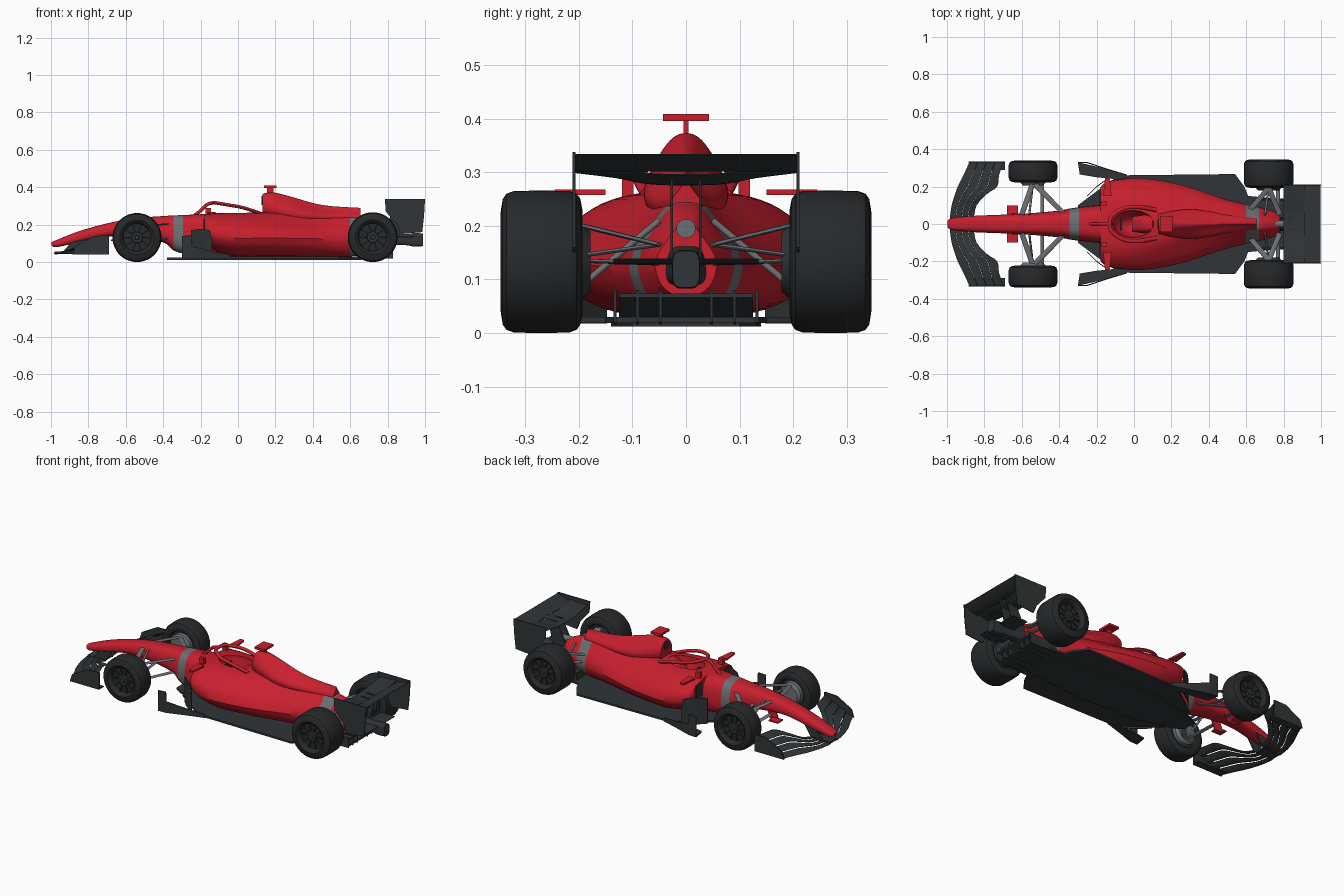
import bpy, bmesh, math
from mathutils import Vector

if "Cube" in bpy.data.objects:
    bpy.data.objects.remove(bpy.data.objects["Cube"])


def material(name, rgb):
    m = bpy.data.materials.new(name)
    m.diffuse_color = (*rgb, 1)
    m.use_nodes = True
    m.node_tree.nodes["Principled BSDF"].inputs["Base Color"].default_value = m.diffuse_color
    return m


RED = material("red_paint", (0.58, 0.014, 0.027))
DARK = material("dark_carbon", (0.03, 0.035, 0.038))
TYRE = material("tyre_rubber", (0.02, 0.022, 0.024))
GREY = material("grey_metal", (0.15, 0.16, 0.17))


def skin(name, rings, mat, bands=(), angle=35):
    """Join equal rings of points into a capped solid; bands are grey x ranges."""
    bm = bmesh.new()
    vs = [[bm.verts.new(p) for p in r] for r in rings]
    n = len(rings[0])
    for a, b in zip(vs, vs[1:]):
        for i in range(n):
            bm.faces.new((a[i], a[(i + 1) % n], b[(i + 1) % n], b[i]))
    bm.faces.new(vs[0])
    bm.faces.new(vs[-1][::-1])
    bmesh.ops.recalc_face_normals(bm, faces=bm.faces)
    for f in bm.faces:
        x = f.calc_center_median().x
        f.material_index = int(any(lo < x < hi for lo, hi in bands))
    me = bpy.data.meshes.new(name)
    bm.to_mesh(me)
    bm.free()
    ob = bpy.data.objects.new(name, me)
    bpy.context.collection.objects.link(ob)
    me.materials.append(mat)
    if bands:
        me.materials.append(GREY)
    bpy.ops.object.select_all(action='DESELECT')
    ob.select_set(True)
    bpy.context.view_layer.objects.active = ob
    bpy.ops.object.shade_smooth_by_angle(angle=math.radians(angle))
    return ob


def spline(pts, n=6):
    """Catmull-Rom through tuples of any length."""
    q, out = [pts[0], *pts, pts[-1]], []
    for i in range(len(pts) - 1):
        for k in range(n):
            t = k / n
            out.append(tuple(0.5 * (2 * b + (c - a) * t + (2 * a - 5 * b + 4 * c - d) * t * t
                                    + (3 * b - a - 3 * c + d) * t ** 3)
                             for a, b, c, d in zip(*q[i:i + 4])))
    return out + [pts[-1]]


def hull(name, sections, power=3.0, undercut=0.0, bands=(), mat=RED, n=44):
    """Rounded body along x; a section is (x, z_low, z_high, half width, half width at top)."""
    rings = []
    for x, zb, zt, w, wt in spline(sections):
        ring = []
        for i in range(n):
            a = 2 * math.pi * (i + 0.5) / n
            c, s = math.cos(a), math.sin(a)
            y = math.copysign(abs(c) ** (2 / power), c)
            t = (math.copysign(abs(s) ** (2 / power), s) + 1) / 2
            k = min(1, max(0, (t - 0.4) / 0.6))
            half = w + (wt - w) * k * k * (3 - 2 * k)
            half *= 1 - undercut * max(0, 1 - t / 0.6) ** 1.5
            ring.append((x, y * half, zb + t * (zt - zb)))
        rings.append(ring)
    return skin(name, rings, mat, bands)


def prism(name, pts, axis, lo, hi, mat=DARK):
    """Extrude a flat outline: axis 'y' takes (x, z), 'z' takes (x, y)."""
    put = (lambda p, d: (p[0], d, p[1])) if axis == 'y' else (lambda p, d: (p[0], p[1], d))
    return skin(name, [[put(p, d) for p in pts] for d in (lo, hi)], mat)


def box(name, x0, x1, y0, y1, z0, z1, mat=DARK):
    return prism(name, [(x0, z0), (x1, z0), (x1, z1), (x0, z1)], 'y', y0, y1, mat)


def wing(name, stations, thick, camber, mat=DARK):
    """Airfoil through stations (y, x_lead, z_lead, x_trail, z_trail)."""
    rings = []
    for y, xl, zl, xt, zt in stations:
        ring = []
        for sign, order in ((1, range(9)), (-1, range(8, -1, -1))):
            for i in order:
                s = i / 8
                h = thick * 1.3 * math.sqrt(s) * (1 - s) + 0.001
                ring.append((xl + (xt - xl) * s, y, zl + (zt - zl) * s - camber * 4 * s * (1 - s) + sign * h))
        rings.append(ring)
    return skin(name, rings, mat)


def tube(name, pts, ra, rb=None, mat=GREY, n=12):
    pts, rb, rings = [Vector(p) for p in pts], rb or ra, []
    for i, p in enumerate(pts):
        q = (pts[min(i + 1, len(pts) - 1)] - pts[max(i - 1, 0)]).to_track_quat('Z', 'Y')
        rings.append([p + q @ Vector((ra * math.cos(2 * math.pi * k / n), rb * math.sin(2 * math.pi * k / n), 0))
                      for k in range(n)])
    return skin(name, rings, mat)


def lathe(name, profile, x, y, z, side, mat, n=48):
    """Revolve (radius, y offset) about the y axis."""
    return skin(name, [[(x + r * math.cos(2 * math.pi * k / n), y + side * d, z + r * math.sin(2 * math.pi * k / n))
                        for k in range(n)] for r, d in profile], mat)


# Nose and survival cell, then the sidepod body that tapers to the tail
chassis = hull("nose_and_chassis", [
    (-0.998, .09, .106, .016, .016), (-.97, .08, .118, .032, .03), (-.85, .105, .165, .044, .038),
    (-.7, .135, .207, .05, .044), (-.55, .13, .234, .058, .05), (-.4, .105, .246, .072, .06),
    (-.33, .055, .25, .085, .075), (-.2, .035, .256, .1, .095), (0, .03, .268, .115, .11),
    (.15, .03, .268, .1, .09)], bands=[(-.34, -.295)])
body = hull("sidepod_body", [
    (-.18, .1, .252, .2, .175), (-.16, .08, .258, .225, .19), (-.1, .05, .263, .246, .195), (0, .03, .265, .255, .185),
    (.1, .03, .266, .248, .16), (.2, .03, .266, .23, .125), (.3, .03, .264, .203, .09), (.4, .03, .26, .168, .068),
    (.5, .03, .255, .135, .058), (.6, .03, .25, .11, .052), (.7, .045, .235, .085, .045), (.78, .07, .2, .06, .03)],
    undercut=0.2, bands=[(.6, .66)])

# Cockpit opening cut through both shells
bpy.ops.mesh.primitive_uv_sphere_add(segments=40, ring_count=20, location=(-.005, 0, .265))
cutter = bpy.context.object
cutter.name = "cockpit_cutter"
cutter.scale = (.11, .072, .13)
cutter.hide_render = True
cutter.data.materials.append(RED)
for ob in (chassis, body):
    mod = ob.modifiers.new("cockpit", 'BOOLEAN')
    mod.operation, mod.object, mod.solver = 'DIFFERENCE', cutter, 'EXACT'
    bpy.context.view_layer.objects.active = ob
    bpy.ops.object.modifier_apply(modifier="cockpit")
bpy.data.objects.remove(cutter)
hull("seat", [(-.01, .14, .2, .04, .04), (.05, .14, .25, .048, .045), (.1, .15, .27, .05, .045)])
box("steering_wheel", -.075, -.065, -.035, .035, .2, .24)

# Engine cover with intake and camera bar
hull("engine_cover", [
    (.13, .25, .362, .055, .042), (.15, .24, .37, .058, .045), (.2, .22, .371, .07, .042), (.3, .2, .345, .08, .03),
    (.4, .2, .316, .07, .016), (.5, .2, .299, .05, .008), (.655, .2, .29, .03, .005)], power=2.3)
hull("air_intake", [(.126, .305, .352, .024, .024), (.135, .305, .352, .024, .024)], power=2, mat=DARK)
box("camera_post", .155, .19, -.005, .005, .36, .4, RED)
box("camera_bar", .14, .205, -.043, .043, .396, .409, RED)

# Halo hoop with centre pillar
half = [(-.13, .0, .318), (-.115, .045, .316), (-.05, .085, .305), (.03, .09, .29), (.12, .075, .26)]
tube("halo_hoop", spline([(x, -y, z) for x, y, z in half[:0:-1]] + half), .011, .009, RED)
tube("halo_pillar", spline([(-.25, 0, .235), (-.2, 0, .275), (-.165, 0, .308), (-.125, 0, .318)]), .008, .009, RED)

# Floor, plank, diffuser and tail
for nm, edge, z0, z1 in (
        ("floor", [(-.3, .1), (-.18, .19), (-.08, .26), (.54, .267), (.59, .2), (.61, .15), (.82, .13)], .019, .03),
        ("floor_plank", [(-.38, .04), (-.33, .07), (-.1, .13), (.3, .14), (.66, .1)], .012, .024)):
    prism(nm, edge + [(x, -y) for x, y in edge[::-1]], 'z', z0, z1)
prism("diffuser", [(.64, .02), (.7, .02), (.83, .066), (.83, .074), (.64, .074)], 'y', -.125, .125)
hull("gearbox_tail", [(.68, .08, .17, .05, .04), (.8, .09, .16, .035, .03), (.9, .09, .15, .025, .025),
                      (.94, .083, .155, .026, .026), (.99, .085, .153, .025, .025)], power=4, mat=DARK)
tube("exhaust", [(.7, 0, .195), (.83, 0, .195)], .018, n=24)

# Rear wing
wing("rear_wing_main", spline([(y, .8, .288 + z, .915, .297 + z) for y, z in
     ((-.21, .022), (-.13, .012), (-.06, 0), (.06, 0), (.13, .012), (.21, .022))], 4), .012, .008)
wing("rear_wing_flap", [(y, .908, .304, .998, .333) for y in (-.21, .21)], .008, .005)
wing("beam_wing", [(y, .85, .134, .95, .138) for y in (-.135, .135)], .009, .002)

# Front wing outline: (y, lead x, trail x, rise), split into four elements
plan = spline([(.03, -.985, -.855, .012), (.1, -.975, -.84, .03), (.16, -.957, -.785, .065), (.2, -.942, -.73, .085),
               (.26, -.912, -.72, .092), (.332, -.88, -.695, .085)], 3)
box("front_wing_centre", -.98, -.87, -.032, .032, .045, .056)

for s, tag in ((1, "left"), (-1, "right")):
    for k in range(4):
        f, g = k / 4, (k + 1) / 4 - .008
        wing(f"front_wing_element_{k}_{tag}", [
            (s * y, a + (b - a) * f, .046 + r * f ** 1.3 + .006 * (k > 0), a + (b - a) * g, .046 + r * g ** 1.3)
            for y, a, b, r in plan], .004, .003)
    prism("front_wing_endplate_" + tag, [(-.885, .04), (-.69, .04), (-.69, .142), (-.77, .14), (-.87, .085)],
          'y', s * .328, s * .335)
    prism("front_wing_footplate_" + tag, [(-.88, s * .29), (-.69, s * .29), (-.69, s * .335), (-.88, s * .335)],
          'z', .04, .046)
    prism("nose_pylon_" + tag, [(-.94, .05), (-.86, .05), (-.8, .14), (-.88, .12)], 'y', s * .03, s * .037)
    prism("under_nose_vane_" + tag, [(-.66, .1), (-.6, .1), (-.58, .15), (-.64, .15)], 'y', s * .05, s * .056, RED)
    box("nose_winglet_" + tag, -.68, -.62, s * .05, s * .1, .112, .12, RED)

    # Rear wing endplates, pylons and diffuser fences
    prism("rear_endplate_" + tag, [(.785, .338), (1, .338), (.995, .25), (.985, .16), (.87, .15), (.85, .2),
                                   (.79, .27)], 'y', s * .206, s * .212)
    prism("rear_wing_pylon_" + tag, [(.76, .13), (.86, .13), (.9, .295), (.84, .295)], 'y', s * .024, s * .029)
    for y in (.045, .088, .13):
        prism("diffuser_fence_" + tag, [(.66, .016), (.83, .02), (.83, .08), (.7, .075)], 'y', s * y, s * (y + .005))

    # Barge boards, sidepod winglets and mirrors
    for nm, path in (("outer_barge_board", [(-.3, .33, .14), (-.25, .328, .142), (-.248, .328, .085),
                                            (-.15, .295, .06), (-.04, .262, .04)]),
                     ("inner_barge_board", [(-.25, .15, .17), (-.2, .2, .178), (-.15, .235, .17), (-.14, .24, .12)])):
        skin(nm + "_" + tag, [[(x, s * y + d, z) for d, z in ((-.003, .018), (.003, .018), (.003, h), (-.003, h))]
                              for x, y, h in path], DARK)
    prism("barge_footplate_" + tag, [(x, s * y) for x, y in ((-.3, .33), (-.15, .295), (-.03, .258), (-.1, .24),
                                                            (-.2, .25), (-.29, .265))], 'z', .018, .028)
    prism("sidepod_winglet_" + tag, [(x, s * y) for x, y in ((-.165, .15), (-.12, .15), (-.13, .245), (-.155, .245))],
          'z', .258, .268, RED)
    box("mirror_" + tag, -.175, -.145, s * .098, s * .119, .255, .29, RED)
    prism("sidepod_inlet_" + tag, [(-.184, .15), (-.176, .15), (-.176, .23), (-.184, .23)], 'y', s * .105, s * .165)

    # Wheels, spokes, brake drums and suspension; arms are (inner z, outer z, fore pickup, aft pickup)
    for end, x, inner, w, r, arms in (
            ("front", -.54, .222, .118, .131, ((.205, .185, -.06, .17), (.13, .085, -.06, .17))),
            ("rear", .72, .193, .153, .133, ((.165, .2, -.12, .06), (.13, .135, -.12, .06)))):
        tyre = [(.001, .025), (.08, .025), (.085, .004), (.095, 0), (r - .016, .004), (r - .006, .011), (r - .001, .025),
                (r, w / 2), (r - .001, w - .025), (r - .006, w - .011), (r - .016, w - .004), (.092, w), (.086, w - .003),
                (.08, w - .008), (.074, w - .028), (.001, w - .028)]
        lathe(f"{end}_tyre_{tag}", tyre, x, s * inner, r, s, TYRE)
        lathe(f"{end}_hub_{tag}", [(.001, w - .035), (.032, w - .035), (.028, w - .015), (.014, w - .015),
                                   (.012, w - .005), (.001, w - .005)], x, s * inner, r, s, DARK, 24)
        yo = s * (inner + w - .026)
        for k in range(10):
            a = 2 * math.pi * k / 10
            tube(f"{end}_spoke_{tag}", [(x + q * math.cos(a), yo, r + q * math.sin(a)) for q in (.018, .077)],
                 .005, mat=TYRE, n=6)
        lathe(f"{end}_brake_drum_{tag}", [(.001, -.015), (.055, -.015), (.068, 0), (.068, .03), (.001, .03)],
              x, s * inner, r, s, GREY if end == "front" else DARK, 32)
        for zi, zo, fore, aft in arms:
            for dx in (fore, aft):
                tube(f"{end}_wishbone_{tag}", [(x + dx, s * .05, zi), (x, s * inner, zo)], .014, .004)
        tube(f"{end}_push_rod_{tag}", [(x - .02, s * .05, .21), (x, s * inner, .09)], .006)
        tube(f"{end}_track_rod_{tag}", [(x + .05, s * .05, .165), (x + .05, s * inner, .145)], .01, .004)
